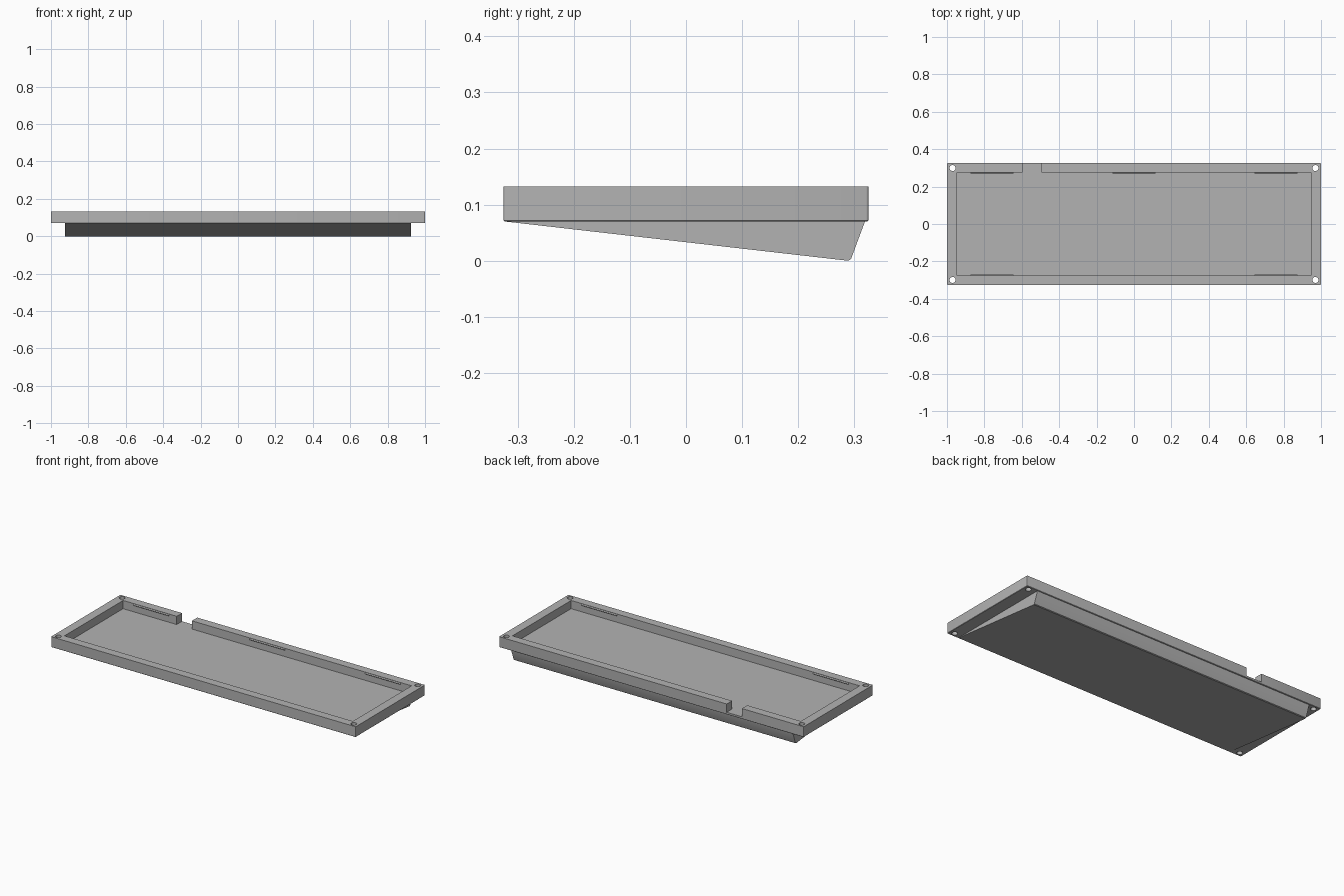
import bpy, bmesh
from mathutils import Matrix, Vector

if "Cube" in bpy.data.objects:
    bpy.data.objects.remove(bpy.data.objects["Cube"])

grey = bpy.data.materials.new("matte grey")
grey.use_nodes = True
COLOUR = (0.45, 0.45, 0.45, 1)
grey.diffuse_color = COLOUR
grey.node_tree.nodes["Principled BSDF"].inputs["Base Color"].default_value = COLOUR

HALF_Y = 0.325
BASE, FLOOR, RIM = 0.07, 0.083, 0.132
CAVITY_X, CAVITY_Y = 0.947, 0.275


def finish(name, bm):
    mesh = bpy.data.meshes.new(name)
    bmesh.ops.recalc_face_normals(bm, faces=bm.faces)
    bm.to_mesh(mesh)
    bm.free()
    obj = bpy.data.objects.new(name, mesh)
    bpy.context.collection.objects.link(obj)
    mesh.materials.append(grey)
    return obj


def box(name, low, high):
    low, high = Vector(low), Vector(high)
    bm = bmesh.new()
    matrix = Matrix.Translation((low + high) / 2) @ Matrix.Diagonal((*(high - low), 1))
    bmesh.ops.create_cube(bm, size=1, matrix=matrix)
    return finish(name, bm)


def extrude_x(name, profile, x0, x1):
    """Sweep a (y, z) outline along x."""
    bm = bmesh.new()
    face = bm.faces.new([bm.verts.new((x0, y, z)) for y, z in profile])
    moved = bmesh.ops.extrude_face_region(bm, geom=[face])["geom"]
    verts = [v for v in moved if isinstance(v, bmesh.types.BMVert)]
    bmesh.ops.translate(bm, verts=verts, vec=(x1 - x0, 0, 0))
    return finish(name, bm)


def apply_modifiers(obj):
    bpy.context.view_layer.update()
    evaluated = obj.evaluated_get(bpy.context.evaluated_depsgraph_get())
    old = obj.data
    obj.data = bpy.data.meshes.new_from_object(evaluated)
    obj.modifiers.clear()
    bpy.data.meshes.remove(old)


def cut(target, cutter):
    mod = target.modifiers.new("cut", "BOOLEAN")
    mod.operation, mod.solver, mod.object = "DIFFERENCE", "EXACT", cutter
    apply_modifiers(target)
    bpy.data.objects.remove(cutter)


def bevel_edges(obj, width, segments, rule):
    bm = bmesh.new()
    bm.from_mesh(obj.data)
    edges = [e for e in bm.edges if rule(*[v.co for v in e.verts])]
    bmesh.ops.bevel(bm, geom=edges, offset=width, segments=segments,
                    profile=0.5, affect="EDGES")
    bm.to_mesh(obj.data)
    bm.free()


# Tray with softened corners and lower edge
tray = box("case_tray", (-1, -HALF_Y, BASE), (1, HALF_Y, RIM))
bevel_edges(tray, 0.004, 3, lambda a, b: abs(a.z - b.z) > 0.01)
bevel_edges(tray, 0.002, 1, lambda a, b: max(a.z, b.z) < BASE + 0.001)

# Open cavity and the cable notch in the back wall
cut(tray, box("cavity_cutter", (-CAVITY_X, -CAVITY_Y, FLOOR), (CAVITY_X, CAVITY_Y, 0.2)))
cut(tray, box("notch_cutter", (-0.595, CAVITY_Y - 0.02, FLOOR), (-0.495, 0.4, 0.2)))

# Corner screw holes
for x in (-0.97, 0.97):
    for y in (-0.299, 0.299):
        bm = bmesh.new()
        bmesh.ops.create_cone(bm, cap_ends=True, segments=24, radius1=0.016,
                              radius2=0.016, depth=0.3,
                              matrix=Matrix.Translation((x, y, 0.1)))
        cut(tray, finish("hole_cutter", bm))

# Wedge foot that tilts the case
foot = extrude_x("wedge_foot", [(-HALF_Y + 0.002, BASE), (0.289, 0.0), (0.294, 0.003),
                                (0.319, BASE), (0.319, BASE + 0.005),
                                (-HALF_Y + 0.002, BASE + 0.005)], -0.925, 0.925)

# Slim snap ridges along the inner walls
for side, centres in ((1, (-0.76, 0, 0.76)), (-1, (-0.76, 0.76))):
    wall = side * CAVITY_Y
    for i, x in enumerate(centres):
        name = ("back" if side > 0 else "front") + f"_snap_ridge_{i + 1}"
        tip = wall - side * 0.005
        extrude_x(name, [(wall + side * 0.003, RIM - 0.002), (wall, RIM - 0.002),
                         (tip, RIM - 0.007), (wall, RIM - 0.012),
                         (wall + side * 0.003, RIM - 0.012)], x - 0.115, x + 0.115)

# Smooth only the rounded corners and holes
for obj in (tray, foot):
    bpy.ops.object.select_all(action="DESELECT")
    obj.select_set(True)
    bpy.context.view_layer.objects.active = obj
    bpy.ops.object.shade_smooth_by_angle(angle=0.6)
